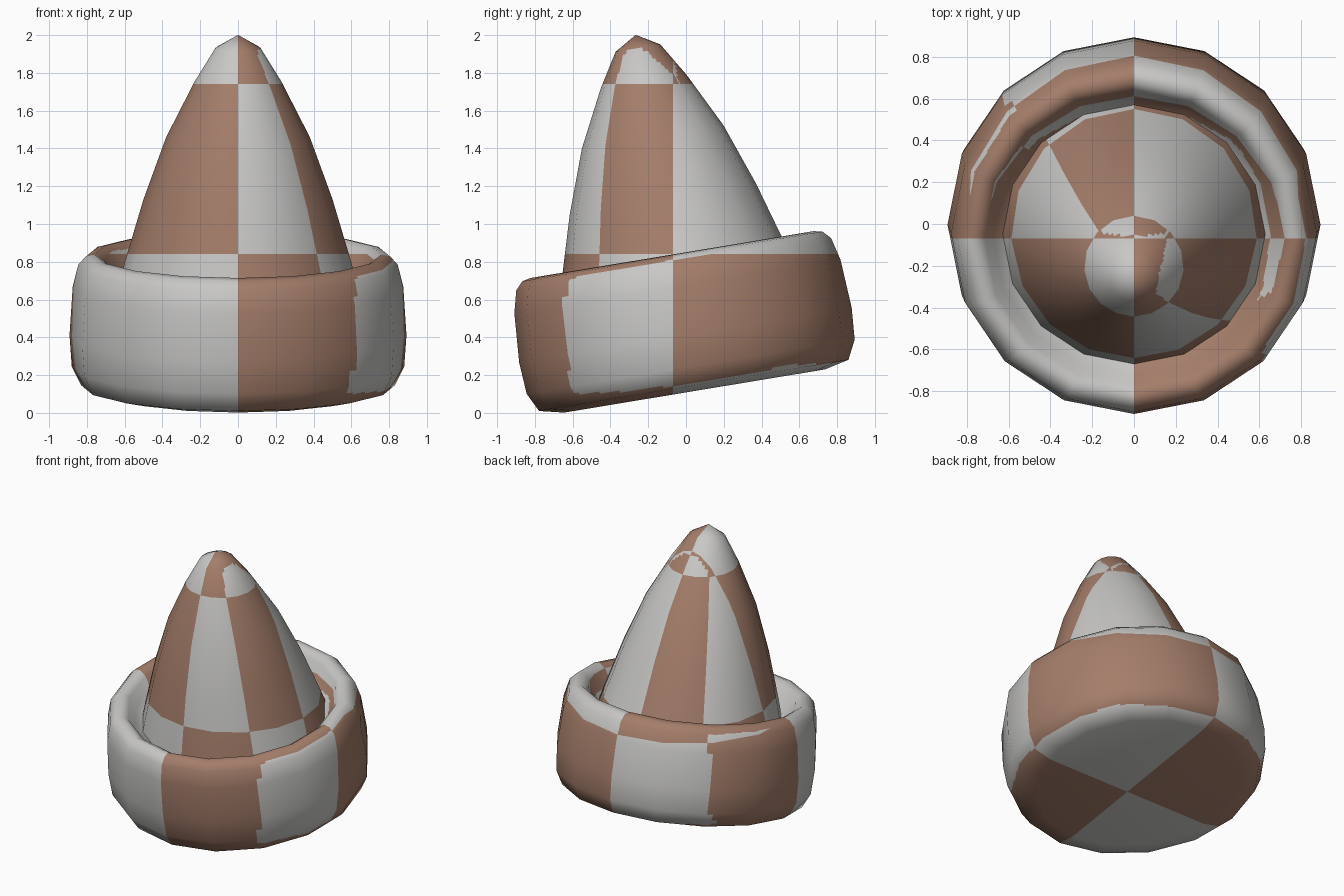
import bpy, bmesh, math
from mathutils import Vector, Matrix

if "Cube" in bpy.data.objects:
    bpy.data.objects.remove(bpy.data.objects["Cube"])

SIDES, FINE = 16, 8
TILT = Matrix.Translation((0, 0.046, 0.116)) @ Matrix.Rotation(math.radians(9.4), 4, 'X')


def material(name, rgb):
    m = bpy.data.materials.new(name)
    m.diffuse_color = (*rgb, 1)
    m.use_nodes = True
    m.node_tree.nodes["Principled BSDF"].inputs["Base Color"].default_value = m.diffuse_color
    return m


MATS = [material("pale_grey", (0.58, 0.575, 0.56)), material("clay_brown", (0.37, 0.205, 0.143))]


def lathe(profile):
    """Low-poly turned shape, returned as a grid of (position, smooth normal)."""
    bm = bmesh.new()
    rows = []
    for r, h in profile:
        n = 1 if r == 0 else SIDES
        ring = [bm.verts.new(TILT @ Vector((r * math.cos(2 * math.pi * j / SIDES),
                                            r * math.sin(2 * math.pi * j / SIDES), h))) for j in range(n)]
        rows.append([ring[j % n] for j in range(SIDES + 1)] if n == 1 else ring + [ring[0]])
    for a, b in zip(rows, rows[1:]):
        for j in range(SIDES):
            bm.faces.new(dict.fromkeys((a[j], a[j + 1], b[j + 1], b[j])))
    bm.normal_update()
    grid = [[(v.co.copy(), v.normal.copy()) for v in row] for row in rows]
    bm.free()
    return grid


def is_brown(c, n):
    """Checks projected along the dominant axis of the surface direction."""
    ax, ay, az = abs(n.x), abs(n.y), abs(n.z)
    px, py = c.x > 0, c.y > -0.07
    band = 0.84 < c.z < 1.74
    if az > ax and az > ay:
        return px != py
    return (py if ax > ay else px) != band


def build(name, profile):
    grid = lathe(profile)
    bm = bmesh.new()
    layer = bm.verts.layers.float_vector.new("smooth_dir")

    # split every flat facet into small cells, carrying the smooth direction
    for a, b in zip(grid, grid[1:]):
        for j in range(SIDES):
            cells = []
            for s in range(FINE + 1):
                row = []
                for t in range(FINE + 1):
                    u, w = s / FINE, t / FINE
                    co, no = (a[j][k].lerp(a[j + 1][k], w).lerp(b[j][k].lerp(b[j + 1][k], w), u)
                              for k in (0, 1))
                    v = bm.verts.new(co)
                    v[layer] = no
                    row.append(v)
                cells.append(row)
            for s in range(FINE):
                for t in range(FINE):
                    bm.faces.new((cells[s][t], cells[s][t + 1], cells[s + 1][t + 1], cells[s + 1][t]))
    bmesh.ops.remove_doubles(bm, verts=bm.verts, dist=1e-5)

    # cut crisp check borders
    for co, no in (((0, 0, 0), (1, 0, 0)), ((0, -0.07, 0), (0, 1, 0)),
                   ((0, 0, 0.84), (0, 0, 1)), ((0, 0, 1.74), (0, 0, 1))):
        bmesh.ops.bisect_plane(bm, geom=bm.verts[:] + bm.edges[:] + bm.faces[:],
                               dist=1e-5, plane_co=co, plane_no=no)
    for f in bm.faces:
        n = sum((v[layer] for v in f.verts), Vector())
        f.material_index = int(is_brown(f.calc_center_median(), n))
        f.smooth = True
    normals = [v[layer].normalized() for v in bm.verts]
    me = bpy.data.meshes.new(name)
    bm.to_mesh(me)
    bm.free()
    for m in MATS:
        me.materials.append(m)
    me.normals_split_custom_set_from_vertices(normals)
    ob = bpy.data.objects.new(name, me)
    bpy.context.collection.objects.link(ob)
    return ob


# rounded tub with a rolled lip and an inner groove
build("tub", [(0, 0), (0.70, 0), (0.83, 0.03), (0.88, 0.13), (0.892, 0.30), (0.875, 0.56),
              (0.845, 0.68), (0.805, 0.722), (0.76, 0.732), (0.715, 0.70), (0.675, 0.62), (0.62, 0.58)])

# bullet-shaped cone rising from the tub
build("cone", [(0.635, 0.56), (0.60, 0.69), (0.50, 1.03), (0.38, 1.363), (0.23, 1.66),
               (0.12, 1.84), (0, 1.911)])
